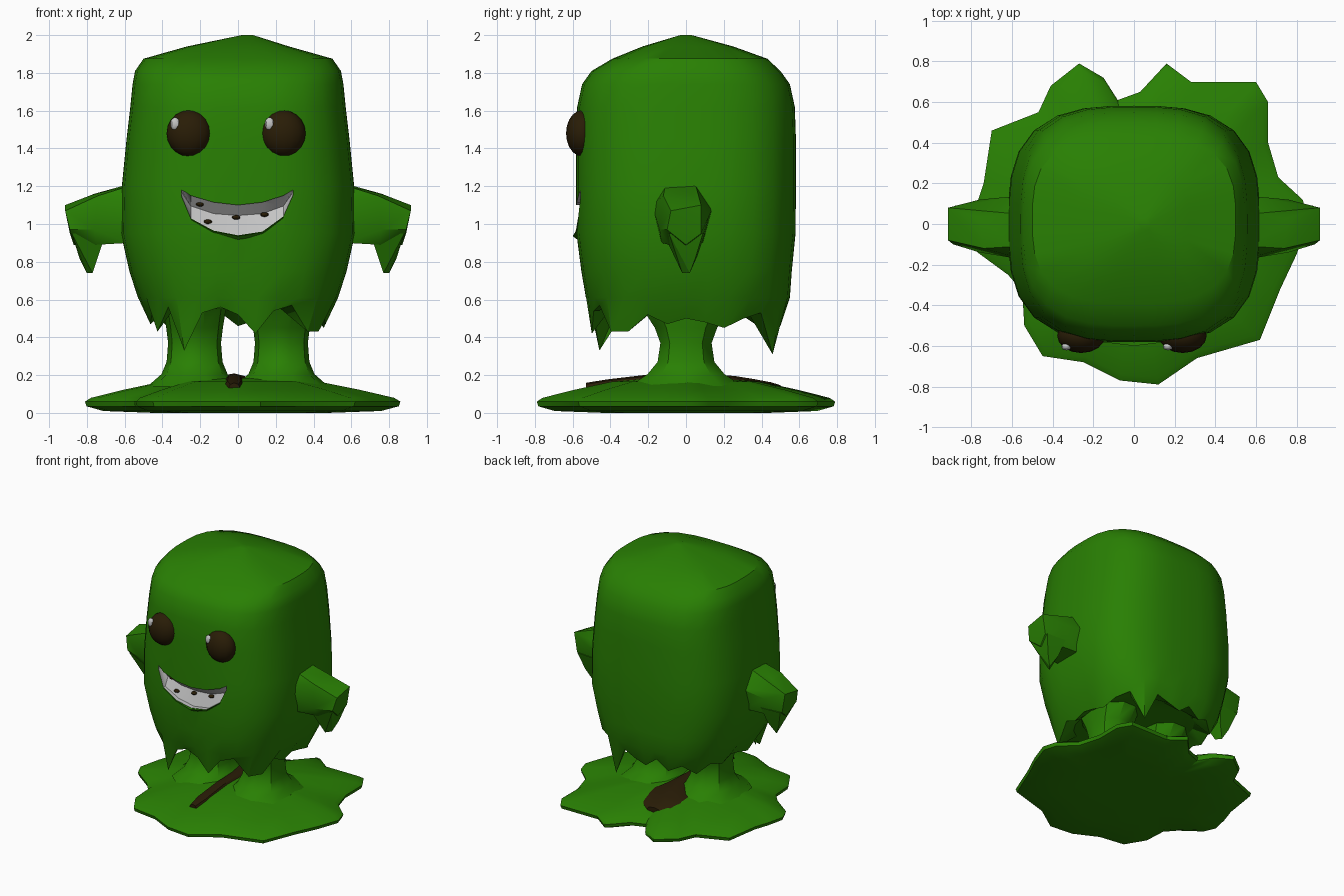
import bpy, bmesh, math
from mathutils import Vector

if "Cube" in bpy.data.objects:
    bpy.data.objects.remove(bpy.data.objects["Cube"])


def material(name, rgb):
    m = bpy.data.materials.new(name)
    m.diffuse_color = (*rgb, 1)
    m.use_nodes = True
    m.node_tree.nodes["Principled BSDF"].inputs["Base Color"].default_value = m.diffuse_color
    return m


GREEN = material("slime green", (0.022, 0.215, 0.001))
BROWN = material("dark brown", (0.022, 0.012, 0.002))
WHITE = material("tooth white", (0.55, 0.55, 0.55))


def finish(name, bm, mats, angle=30):
    bmesh.ops.recalc_face_normals(bm, faces=bm.faces)
    me = bpy.data.meshes.new(name)
    bm.to_mesh(me)
    bm.free()
    for m in mats:
        me.materials.append(m)
    ob = bpy.data.objects.new(name, me)
    bpy.context.collection.objects.link(ob)
    smooth(ob, angle)
    return ob


def smooth(ob, angle):
    bpy.ops.object.select_all(action='DESELECT')
    ob.select_set(True)
    bpy.context.view_layer.objects.active = ob
    bpy.ops.object.shade_smooth_by_angle(angle=math.radians(angle))


def loft(name, rings, mats, angle=30):
    """Skin equal-length rings of points and cap both ends."""
    bm = bmesh.new()
    vs = [[bm.verts.new(p) for p in r] for r in rings]
    n = len(vs[0])
    for a, b in zip(vs, vs[1:]):
        for i in range(n):
            j = (i + 1) % n
            bm.faces.new((a[i], a[j], b[j], b[i]))
    bm.faces.new(vs[0])
    bm.faces.new(vs[-1])
    return finish(name, bm, mats, angle)


def hull(name, points, mats, angle=25):
    bm = bmesh.new()
    for p in points:
        bm.verts.new(p)
    bmesh.ops.convex_hull(bm, input=bm.verts)
    return finish(name, bm, mats, angle)


def ellipsoid(name, centre, radii, mat, seg=16):
    bm = bmesh.new()
    bmesh.ops.create_uvsphere(bm, u_segments=seg, v_segments=10, radius=1)
    for v in bm.verts:
        v.co = Vector(c + r * k for c, r, k in zip(centre, radii, v.co))
    return finish(name, bm, [mat], 40)


def ring(a, b, z, cx=0, cy=0, n=32, power=3.0):
    """Rounded-square ring; z may be one height or one per point."""
    pts = []
    for i in range(n):
        t = 2 * math.pi * i / n
        c, s = math.cos(t), math.sin(t)
        r = (abs(c) ** power + abs(s) ** power) ** (-1 / power)
        pts.append((cx + a * r * c, cy + b * r * s, z[i] if isinstance(z, list) else z))
    return pts


# Body: rounded block with a dripping hem
hem = [.50, .48, .45, .50, .53, .31, .53, .49, .46, .53, .46, .51, .45, .51, .48, .52,
       .50, .47, .53, .43, .56, .33, .53, .56, .52, .42, .54, .57, .43, .43, .52, .47]
profile = [(.61, .53, .54, .01), (.75, .575, .557, .003), (.95, .62, .58, 0),
           (1.2, .615, .582, 0), (1.45, .59, .582, 0), (1.62, .57, .576, 0),
           (1.74, .558, .55, 0), (1.81, .545, .50, 0), (1.875, .50, .41, .02),
           (1.94, .27, .24, .01)]
rings = [ring(.37, .40, .55), ring(.465, .50, hem)]
rings += [ring(a, b, z, 0, cy) for z, a, b, cy in profile]
rings.append(ring(.03, .03, 2.0, .05))
body = loft("body", rings, [GREEN, WHITE])

# Mouth: grin cut into the face, deepest along the line between the teeth
columns = [(-.30, 1.185, 1.17, 1.15), (-.25, 1.15, 1.095, 1.03), (-.13, 1.115, 1.055, .965),
           (0, 1.10, 1.045, .94), (.13, 1.115, 1.055, .96), (.24, 1.15, 1.095, 1.04),
           (.29, 1.18, 1.165, 1.15)]
cutter = loft("mouth_cutter",
              [[(x, -.8, t), (x, -.56, t), (x, -.51, g), (x, -.545, b), (x, -.8, b)]
               for x, t, g, b in columns], [GREEN, WHITE])
for p in cutter.data.polygons:
    p.material_index = 1
cutter.hide_render = True
mod = body.modifiers.new("mouth", 'BOOLEAN')
mod.operation = 'DIFFERENCE'
mod.solver = 'EXACT'
mod.object = cutter
bpy.ops.object.select_all(action='DESELECT')
body.select_set(True)
bpy.context.view_layer.objects.active = body
bpy.ops.object.modifier_apply(modifier=mod.name)
bpy.data.objects.remove(cutter)
smooth(body, 30)

# Lower lip: thin rim below the grin
loft("lower_lip", [[(x, -.54, b - .05), (x, -.54, b), (x, -.6 + abs(x) * .12, b - .004)]
                   for x, t, g, b in columns[1:-1]], [GREEN])

# Dark gaps between the teeth
for x, z in ((-.20, 1.105), (-.16, 1.012), (-.01, 1.035), (.14, 1.05)):
    ellipsoid("tooth_gap", (x, -.53, z), (.022, .02, .012), BROWN, 8)

# Eyes with white glints
for x in (-.26, .24):
    ellipsoid("eye", (x, -.55, 1.48), (.118, .085, .122), BROWN)
    ellipsoid("eye_glint", (x - .073, -.604, 1.53), (.025, .018, .034), WHITE, 8)

# Arms, each with a drip hanging under the hand
for s in (1, -1):
    arm = [(.52, -.18, 1.10), (.55, .14, 1.08), (.58, -.11, 1.20), (.58, .05, 1.21),
           (.58, -.13, .90), (.58, .09, .90), (.74, -.12, 1.15), (.76, .03, 1.16),
           (.76, -.14, .97), (.76, .12, 1.04), (.75, -.09, .89), (.75, .08, .90),
           (.915, -.08, 1.07), (.915, .08, 1.10), (.89, -.10, .97), (.89, .08, .95),
           (.87, 0, .89)]
    drip = [(.70, -.12, .95), (.72, .10, .95), (.88, -.09, .95), (.88, .09, .95),
            (.77, -.02, .74), (.80, .02, .74), (.84, .05, .82), (.75, .06, .83)]
    hull("arm", [(s * x, y, z) for x, y, z in arm], [GREEN])
    hull("arm_drip", [(s * x, y, z) for x, y, z in drip], [GREEN])

# Legs: waisted columns flaring into body and puddle
legs = [(.14, .25, .31), (.205, .175, .21), (.27, .148, .155), (.37, .14, .14),
        (.45, .15, .17), (.57, .17, .25)]
for s in (1, -1):
    loft("leg", [ring(a, b, z, s * .23, 0, 10, 2.3) for z, a, b in legs], [GREEN], 35)

# Puddle: ragged outline rising gently to the middle
outline = [(.86, .02), (.83, .12), (.71, .23), (.66, .40), (.66, .60), (.60, .70), (.28, .70),
           (.16, .79), (.03, .65), (-.08, .61), (-.15, .72), (-.27, .79), (-.41, .68),
           (-.47, .55), (-.70, .46), (-.74, .20), (-.78, .08), (-.81, -.05), (-.77, -.14),
           (-.62, -.25), (-.55, -.33), (-.54, -.50), (-.45, -.65), (-.25, -.68),
           (-.07, -.77), (.12, -.79), (.31, -.66), (.62, -.57), (.72, -.32), (.80, -.15)]
levels = [(.55, 0), (.88, .01), (.99, .035), (1, .06), (.96, .08), (.75, .122), (.5, .165),
          (.2, .185)]
loft("puddle", [[(x * k, y * k, z) for x, y in outline] for k, z in levels], [GREEN], 35)

# Brown paddle-shaped stick lying between the legs
stick = [(-.02, -.53, .132, .03), (-.02, -.42, .15, .05), (-.02, -.2, .176, .045),
         (-.02, 0, .182, .045), (-.03, .14, .178, .08), (-.05, .26, .168, .15),
         (-.06, .36, .152, .17), (-.07, .45, .135, .14), (-.07, .50, .12, .06)]
loft("stick", [[(x + w * math.cos(i * math.pi / 4), y, z + .027 * math.sin(i * math.pi / 4))
                for i in range(8)] for x, y, z, w in stick], [BROWN], 40)
